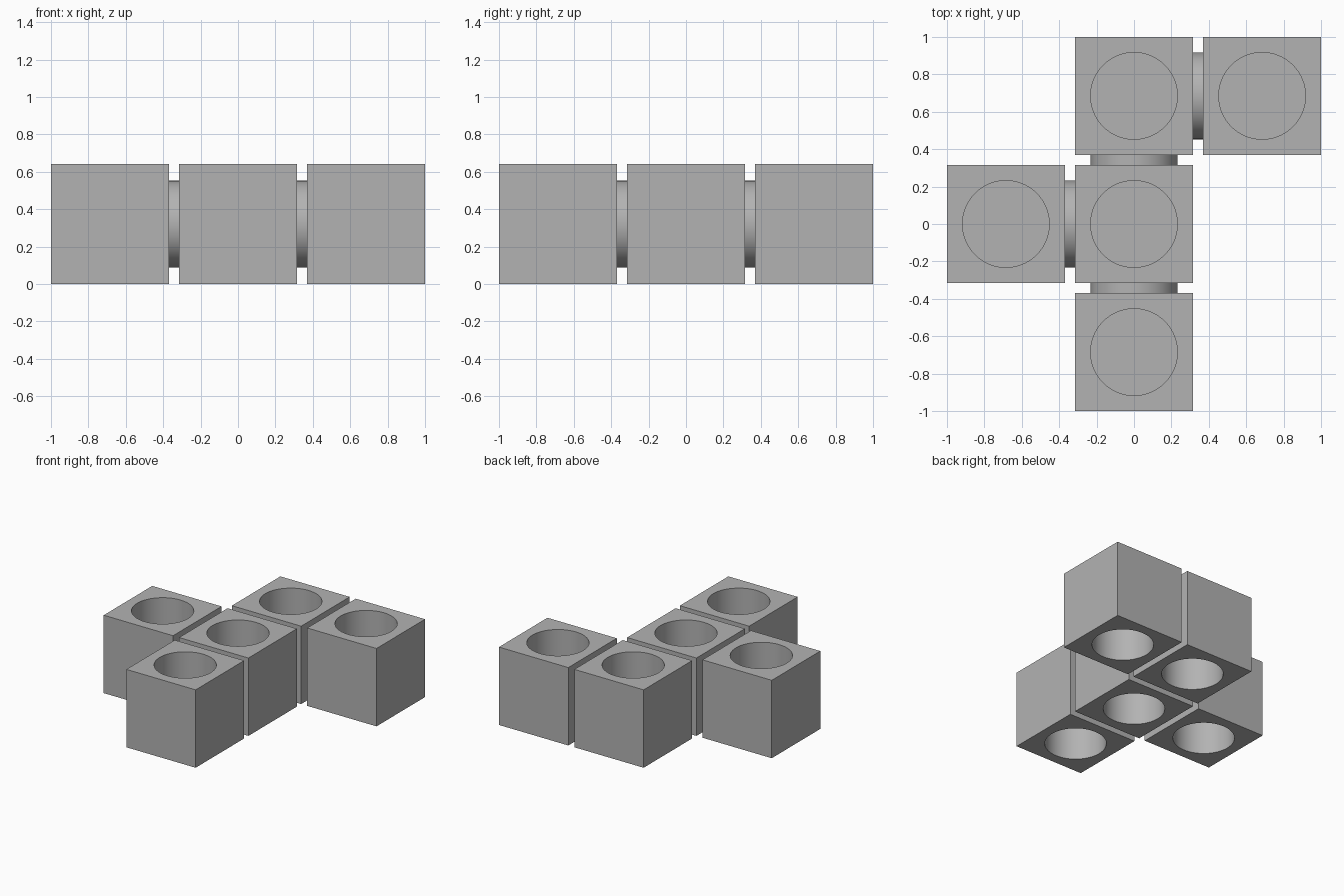
import bpy, bmesh, math
from mathutils import Vector

if "Cube" in bpy.data.objects:
    bpy.data.objects.remove(bpy.data.objects["Cube"], do_unlink=True)

WIDTH = 0.63      # block side
HEIGHT = 0.64
PITCH = 0.685     # distance between block centres
RADIUS = 0.232    # bores and connecting pegs
BORE = 0.28       # depth of each blind bore
SIDES = 64

grey = bpy.data.materials.new("mid grey")
grey.use_nodes = True
grey.diffuse_color = (0.45, 0.45, 0.45, 1)
grey.node_tree.nodes["Principled BSDF"].inputs["Base Color"].default_value = (0.45, 0.45, 0.45, 1)


def finish(bm, name, location):
    bmesh.ops.recalc_face_normals(bm, faces=bm.faces)
    mesh = bpy.data.meshes.new(name)
    bm.to_mesh(mesh)
    bm.free()
    mesh.materials.append(grey)
    obj = bpy.data.objects.new(name, mesh)
    obj.location = location
    bpy.context.collection.objects.link(obj)
    bpy.ops.object.select_all(action='DESELECT')
    obj.select_set(True)
    bpy.context.view_layer.objects.active = obj
    bpy.ops.object.shade_smooth_by_angle(angle=math.radians(30))
    return obj


def ring(bm, size, z, square=False):
    verts = []
    for i in range(SIDES):
        a = math.tau * i / SIDES
        c, s = math.cos(a), math.sin(a)
        k = size / max(abs(c), abs(s)) if square else size
        verts.append(bm.verts.new((c * k, s * k, z)))
    return verts


def block(name, x, y):
    """Square block with a blind round bore in its top and bottom."""
    bm = bmesh.new()
    half = WIDTH / 2
    loops = [ring(bm, RADIUS, HEIGHT - BORE), ring(bm, RADIUS, HEIGHT),
             ring(bm, half, HEIGHT, True), ring(bm, half, 0, True),
             ring(bm, RADIUS, 0), ring(bm, RADIUS, BORE)]
    for a, b in zip(loops, loops[1:]):
        for i in range(SIDES):
            j = (i + 1) % SIDES
            bm.faces.new((a[i], a[j], b[j], b[i]))
    bm.faces.new(loops[0])
    bm.faces.new(loops[-1])
    finish(bm, name, (x, y, 0))


def peg(name, start, end):
    """Round peg filling the gap between two neighbouring blocks."""
    a, b = Vector((*start, 0)) * PITCH, Vector((*end, 0)) * PITCH
    bm = bmesh.new()
    bmesh.ops.create_cone(bm, cap_ends=True, segments=SIDES, radius1=RADIUS,
                          radius2=RADIUS, depth=PITCH - WIDTH)
    turn = (b - a).to_track_quat('Z', 'Y').to_matrix()
    bmesh.ops.rotate(bm, verts=bm.verts, matrix=turn)
    finish(bm, name, (a + b) / 2 + Vector((0, 0, HEIGHT / 2)))


# Five blocks in grid cells
cells = {"centre": (0, 0), "front": (0, -1), "back": (0, 1),
         "right": (-1, 0), "back_left": (1, 1)}
for label, (cx, cy) in cells.items():
    block(label + "_block", cx * PITCH, cy * PITCH)

# Pegs between neighbours
for first, second in (("centre", "front"), ("centre", "back"),
                      ("centre", "right"), ("back", "back_left")):
    peg(first + "_to_" + second + "_peg", cells[first], cells[second])
